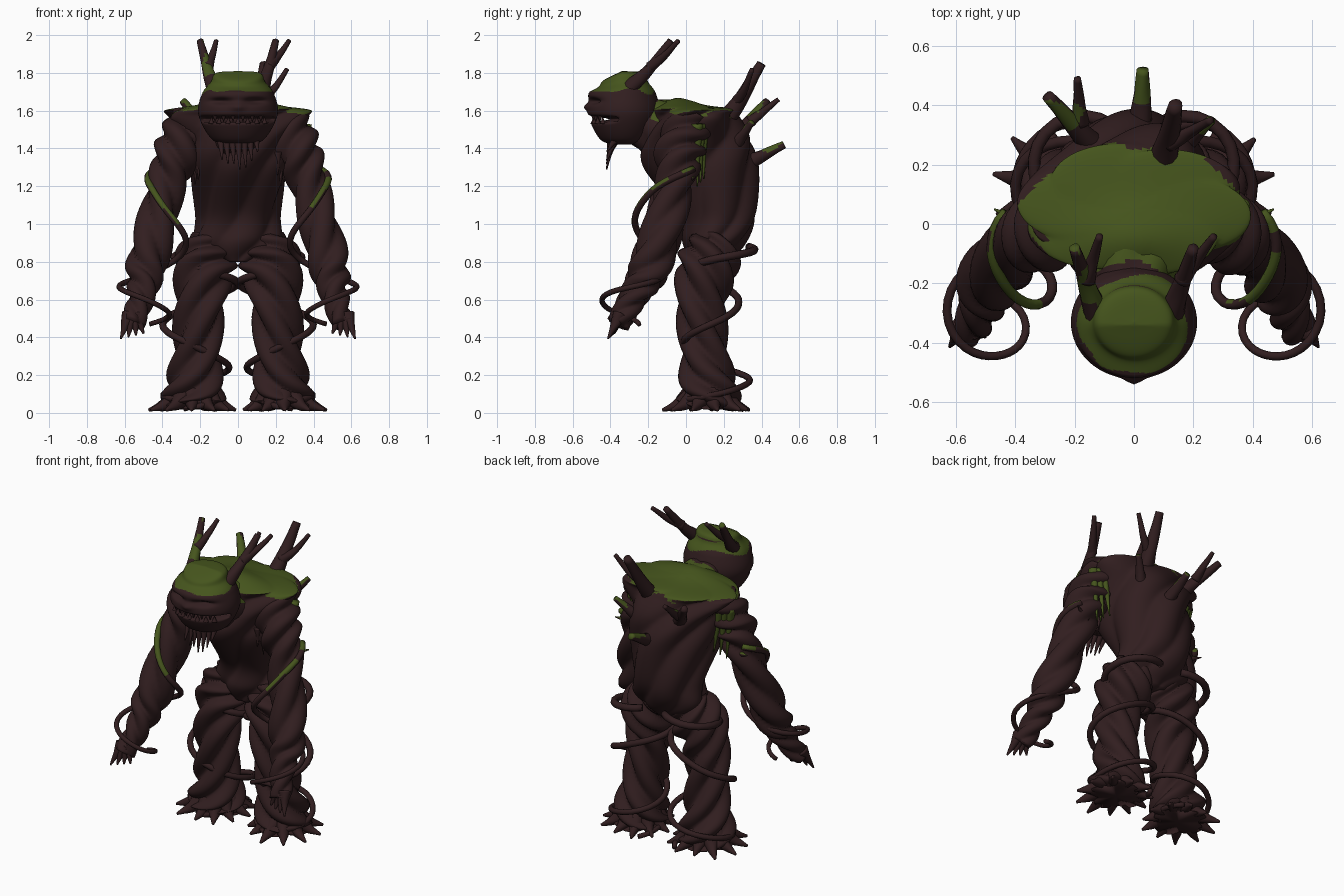
import bpy, bmesh, math, random
from mathutils import Vector

random.seed(4)
default_cube = bpy.data.objects.get("Cube")
if default_cube:
    bpy.data.objects.remove(default_cube, do_unlink=True)


def material(name, *rgb):
    made = bpy.data.materials.new(name)
    made.use_nodes = True
    made.diffuse_color = (*rgb, 1)
    shader = made.node_tree.nodes["Principled BSDF"]
    shader.inputs["Base Color"].default_value = made.diffuse_color
    return made


BARK = material("dark bark", 0.031, 0.013, 0.014)
MOSS = material("green moss", 0.06, 0.09, 0.012)


def smooth_path(points, steps):
    """Catmull-Rom through points of any dimension."""
    p = [Vector(point) for point in points]
    p = [2 * p[0] - p[1]] + p + [2 * p[-1] - p[-2]]
    path = []
    for before, start, end, after in zip(p, p[1:], p[2:], p[3:]):
        enter, leave = (end - before) / 2, (after - start) / 2
        for k in range(steps):
            t = k / steps
            ease = t * t * (3 - 2 * t)
            path.append(start + (end - start) * ease
                        + enter * t * (1 - t) ** 2 - leave * t * t * (1 - t))
    return path + [p[-2]]


def bell(value, centre, width):
    return math.exp(-((value - centre) / width) ** 2)


def tube(name, points, steps=6, sides=12, lobes=0, depth=0.0, turns=0.0,
         level=False, moss=None, shape=None):
    """Loft rings along (x, y, z, radius[, radius_y]), with twisted strands."""
    rows = smooth_path([p if len(p) == 5 else (*p, p[-1]) for p in points], steps)
    centres = [Vector(row[:3]) for row in rows]
    last = len(rows) - 1
    bm = bmesh.new()
    rings, across = [], Vector((1, 0, 0))
    if abs((centres[1] - centres[0]).normalized().x) > 0.85:
        across = Vector((0, 1, 0))
    for i, (centre, row) in enumerate(zip(centres, rows)):
        along = (centres[min(i + 1, last)] - centres[max(i - 1, 0)]).normalized()
        if level:
            along = Vector((0, 0, 1))
        across = (across - along * across.dot(along)).normalized()
        other = along.cross(across)
        ring = []
        for side in range(sides):
            angle = math.tau * side / sides
            strand = abs(math.cos(lobes / 2 * (angle - math.tau * turns * i / last)))
            swell = 1 + depth * (strand - 0.6)
            ring.append(bm.verts.new(
                centre + across * math.cos(angle) * max(row[3], 0.002) * swell
                + other * math.sin(angle) * max(row[4], 0.002) * swell))
        rings.append(ring)
    for ring, following in zip(rings, rings[1:]):
        for side in range(sides):
            bm.faces.new((ring[side - 1], ring[side], following[side], following[side - 1]))
    for ring, centre in ((rings[0], centres[0]), (rings[-1], centres[-1])):
        tip = bm.verts.new(centre)
        for side in range(sides):
            bm.faces.new((ring[side - 1], ring[side], tip))
    if shape:
        for vert in bm.verts:
            shape(vert.co)
    bmesh.ops.recalc_face_normals(bm, faces=bm.faces)
    for face in bm.faces:
        face.smooth = True
        if moss and moss(face.calc_center_median(), face.normal):
            face.material_index = 1
    mesh = bpy.data.meshes.new(name)
    bm.to_mesh(mesh)
    bm.free()
    mesh.materials.append(BARK)
    mesh.materials.append(MOSS)
    bpy.context.collection.objects.link(bpy.data.objects.new(name, mesh))


def branch(name, start, end, radius, sag=0.0, moss=None, point=0.4):
    """Tapering branch whose middle sags below the straight line."""
    start, end = Vector(start), Vector(end)
    middle = (start + end) / 2 - Vector((0, 0, sag))
    tube(name, [(*start, radius), (*middle, radius * (0.45 + point / 2)), (*end, radius * point)],
         8, 12, 3, 0.1, 0.5, moss=moss)


def spike(name, start, end, radius, sag=0.0, moss=None):
    branch(name, start, end, radius, sag, moss, 0.12)


def coil(name, limb, skip, shift, reach, turns, phase, radius, flip, moss=None):
    """Vine winding around a limb path, tapering toward its end."""
    rows = smooth_path(limb, 16)[skip:]
    vine = []
    for i, row in enumerate(rows):
        t = i / len(rows)
        angle = phase - math.tau * turns * t
        loose = reach * (1 + 0.12 * math.sin(angle * 1.7))
        vine.append((flip * (row[0] + shift[0] + loose * math.cos(angle)),
                     row[1] + shift[1] + loose * math.sin(angle), row[2],
                     radius * (1 - t / 3)))
    tube(name, vine, 1, 9, moss=moss)


# Rules for where moss grows
def wobble(c):
    return math.sin(c.x * 23 + c.z * 9) + math.sin(c.y * 31 - c.x * 13)


def patchy(c, normal):
    return normal.z > 0.3 and wobble(c) > 0.1


def torso_moss(c, normal):
    return normal.z > 0.1 and c.z > 1.58 + wobble(c) / 90 and c.y + abs(c.x) < 0.46


def neck_moss(c, normal):
    return normal.z > 0.4 and c.y > -0.15 + wobble(c) / 50


def head_moss(c, normal):
    return normal.z > 0.25 and c.z > 1.705 + wobble(c) / 90


def vine_moss(c, normal):
    return c.z > 1 and normal.z > 0.1 and wobble(c) > -0.7


def strand_moss(c, normal):
    return c.z < 1.28 and c.y > 0


def all_moss(c, normal):
    return True


# Torso: broad flat shoulders, tapering to the hips
def shoulder_hump(co):
    if co.z > 1.59:
        co.z += 0.045 * bell(co.y, -0.05, 0.1) * bell(co.x, 0, 0.2)


torso = [(0, 0.13, 0.8, 0.08, 0.1), (0, 0.15, 0.9, 0.22, 0.16), (0, 0.17, 1.05, 0.215, 0.2),
         (0, 0.08, 1.3, 0.26, 0.29), (0, 0.06, 1.45, 0.29, 0.28), (0, 0.05, 1.57, 0.37, 0.22),
         (0, 0.05, 1.61, 0.33, 0.19), (0, 0.05, 1.63, 0, 0)]
tube("torso", torso, 10, 84, 6, 0.14, 0.6, level=True, moss=torso_moss, shape=shoulder_hump)
tube("neck", [(0, 0.05, 1.44, 0.18), (0, -0.1, 1.49, 0.17), (0, -0.25, 1.55, 0.13)],
     12, 32, 6, 0.1, 0.2, moss=neck_moss)


# Head: sloping crown, heavy brow, sunken eye slits, short nose and a wide open mouth
def carve_face(co):
    front = min(1, max(0, (-0.36 - co.y) / 0.06))
    slope = min(1, max(0, (-0.34 - co.y) * 4))
    co.z -= max(0, co.z - 1.7) * slope
    mouth = 0.11 * bell(co.z, 1.555, 0.012)
    eyes = 0.04 * bell(abs(co.x), 0.09, 0.05) * bell(co.z, 1.65, 0.015)
    nose = 0.02 * bell(co.x, 0, 0.03) * bell(co.z, 1.62, 0.02)
    brow = 0.015 * bell(co.z, 1.69, 0.03)
    co.y += front * (mouth + eyes - nose - brow)


profile = [(1.42, 0.05), (1.45, 0.14), (1.58, 0.21), (1.69, 0.19), (1.75, 0.145),
           (1.8, 0.115), (1.81, 0)]
tube("head", [(0, -0.33, z, width, width * 0.9) for z, width in profile], 20, 64,
     level=True, moss=head_moss, shape=carve_face)
for i in range(-6, 7):
    angle = i * 0.13
    x, y = 0.2 * math.sin(angle), -0.32 - 0.17 * math.cos(angle)
    rise = 0.025 if i % 2 else -0.025
    spike("tooth", (x, y, 1.555 + rise), (x, y, 1.555 - rise / 2), 0.016)
for i in range(-3, 4):
    x = i / 32
    spike("chin_root", (x, -0.39 + abs(x) / 3, 1.47),
          (x + 0.01, -0.42, random.uniform(1.28, 1.34) + abs(x) / 2), 0.027)

# Broken branches growing from the back
branch("tall_back_branch", (0.09, 0.17, 1.5), (0.14, 0.4, 1.85), 0.06, 0.02)
branch("tall_branch_twig", (0.12, 0.27, 1.65), (0.26, 0.35, 1.82), 0.03, 0.02)
branch("forked_back_branch", (-0.1, 0.22, 1.42), (-0.29, 0.43, 1.65), 0.05, moss=patchy)
branch("forked_branch_twig", (-0.18, 0.34, 1.54), (-0.19, 0.49, 1.66), 0.03, moss=patchy)
branch("low_back_branch", (0.02, 0.28, 1.3), (0.03, 0.52, 1.42), 0.05, moss=patchy)
branch("side_back_branch", (0.15, 0.25, 1.4), (0.26, 0.35, 1.54), 0.04, moss=patchy)

# Limbs are described once and mirrored
ARM = [(0.26, 0.04, 1.56, 0.1), (0.31, -0.03, 1.4, 0.12), (0.38, -0.06, 1.2, 0.095),
       (0.48, -0.18, 0.8, 0.1), (0.51, -0.27, 0.63, 0.07), (0.555, -0.36, 0.47, 0.055)]
LEG = [(0.13, 0.14, 0.92, 0.1), (0.17, 0.12, 0.8, 0.15), (0.2, 0.08, 0.6, 0.125),
       (0.22, 0.1, 0.3, 0.12), (0.235, 0.12, 0.1, 0.15), (0.235, 0.12, 0.02, 0.14)]
foot = Vector((0.235, 0.12, 0.09))

for flip, side in ((1, "left_"), (-1, "right_")):
    def place(x, y, z):
        return flip * x, y, z

    for name, limb, lobes, turns in (("arm", ARM, 3, 2.4), ("leg", LEG, 4, -1.5)):
        tube(side + name, [(flip * x, *rest) for x, *rest in limb], 14, 48, lobes, 0.4,
             turns * flip)
    coil(side + "arm_vine", ARM, 26, (-0.03, -0.03), 0.14, 1.85, 0.8, 0.019, flip, vine_moss)
    coil(side + "leg_vine", LEG, 6, (0, 0.05), 0.17, 3, 2, 0.022, flip)

    # Forked antler
    mossy = patchy if flip < 0 else None
    branch(side + "antler", place(0.12, -0.32, 1.7), place(0.2, -0.08, 1.97), 0.045, 0.02, mossy)
    prong = 0.115 if flip < 0 else 0.27
    branch(side + "antler_prong", place(0.16, -0.19, 1.83), place(prong, -0.04, 1.97), 0.03, 0.01)

    # Clawed hand
    for i in range(4):
        spike(side + "finger", place(0.535 + i / 70, -0.35, 0.52),
              place(0.5 + i / 25, -0.38 - i / 90, 0.42 - i / 110), 0.04)

    # Roots fanning out from the foot
    for i in range(11):
        angle = math.tau * i / 11 + 0.2
        outward = Vector((math.cos(angle), math.sin(angle), 0))
        end = foot + outward * random.uniform(0.2, 0.25)
        end.z = 0.015
        spike(side + "foot_root", place(*(foot + outward / 12)), place(*end), 0.06, 0.01)

    # Strands hanging at the armpit, partly mossy, and a moss drape behind the shoulder
    for i in range(5):
        x, y = 0.21 + i / 60, -0.1 + i / 28
        spike(side + "armpit_strand", place(x, y, 1.38),
              place(x, y, random.uniform(1.18, 1.28)), 0.022, moss=strand_moss)
    for i in range(3):
        spike(side + "moss_drape", place(0.36 - i / 40, 0.06 + i / 60, 1.53),
              place(0.33 - i / 30, 0.06 + i / 60, 1.2 + i / 50), 0.03, moss=all_moss)
    spike(side + "elbow_twig", place(0.37, 0, 1.22), place(0.47, 0.05, 1.25), 0.026, moss=patchy)
